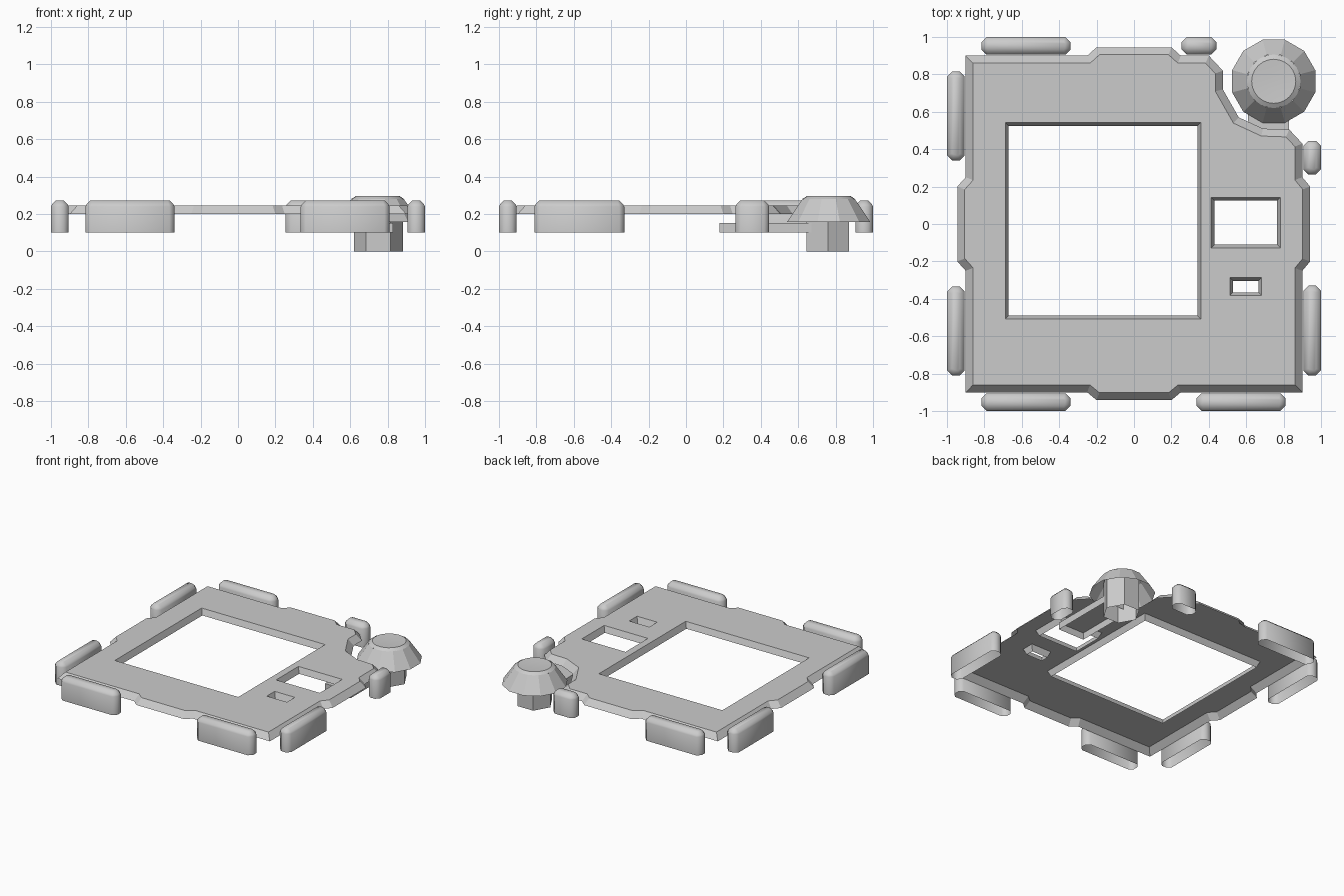
import bpy, bmesh, math
from mathutils import Vector

if "Cube" in bpy.data.objects:
    bpy.data.objects.remove(bpy.data.objects["Cube"])


def finish(bm, name, smooth=None):
    me = bpy.data.meshes.new(name)
    bm.to_mesh(me)
    bm.free()
    ob = bpy.data.objects.new(name, me)
    bpy.context.collection.objects.link(ob)
    if smooth:
        bpy.ops.object.select_all(action='DESELECT')
        ob.select_set(True)
        bpy.context.view_layer.objects.active = ob
        bpy.ops.object.shade_smooth_by_angle(angle=math.radians(smooth))
    return ob


def ring(bm, pts, z):
    return [bm.verts.new((x, y, z)) for x, y in pts]


def skin(bm, a, b):
    # side faces between two counter-clockwise rings, a below b
    n = len(a)
    for i in range(n):
        j = (i + 1) % n
        bm.faces.new((a[i], a[j], b[j], b[i]))


def loft(name, levels, smooth=None, cap=True):
    # open-bottomed shell through (outline, z) levels
    bm = bmesh.new()
    rings = [ring(bm, p, z) for p, z in levels]
    for a, b in zip(rings, rings[1:]):
        skin(bm, a, b)
    if cap:
        bm.faces.new(rings[-1])
    return finish(bm, name, smooth)


def ngon(cx, cy, r, n, phase=0.0):
    return [(cx + r * math.cos(phase + math.tau * i / n),
             cy + r * math.sin(phase + math.tau * i / n)) for i in range(n)]


def rect(x0, x1, y0, y1):
    return [(x0, y0), (x1, y0), (x1, y1), (x0, y1)]


def chamfer_rect(x0, x1, y0, y1, c):
    return [(x0 + c, y0), (x1 - c, y0), (x1, y0 + c), (x1, y1 - c),
            (x1 - c, y1), (x0 + c, y1), (x0, y1 - c), (x0, y0 + c)]


def inset(pts, d):
    out = []
    for i, p in enumerate(pts):
        p = Vector(p)
        e1 = (p - Vector(pts[i - 1])).normalized()
        e2 = (Vector(pts[(i + 1) % len(pts)]) - p).normalized()
        n1, n2 = Vector((-e1.y, e1.x)), Vector((-e2.y, e2.x))
        out.append(tuple(p + (n1 + n2) * d / (1 + n1.dot(n2))))
    return out


# Face plate: thin open shell with sloped rim, side tabs, notched corner, windows
outline = [(-.9, -.9), (-.25, -.9), (-.2, -.942), (.2, -.942), (.25, -.9), (.9, -.9),
           (.9, -.25), (.942, -.2), (.942, .2), (.9, .25), (.9, .43), (.83, .505),
           (.69, .51), (.56, .57), (.475, .72), (.475, .82), (.4, .9), (.25, .9),
           (.2, .945), (-.2, .945), (-.25, .9), (-.9, .9), (-.9, .25), (-.945, .2),
           (-.945, -.2), (-.9, -.25)]
windows = [(-.67, .34, -.49, .525), (.43, .765, -.11, .125), (.53, .665, -.365, -.305)]
TOP, LOW = .245, .2
bm = bmesh.new()
loops = []
low, top = ring(bm, outline, LOW), ring(bm, inset(outline, .04), TOP)
skin(bm, low, top)
loops.append(top)
for x0, x1, y0, y1 in windows:
    b = .018
    low = ring(bm, rect(x0, x1, y0, y1), LOW)
    top = ring(bm, rect(x0 - b, x1 + b, y0 - b, y1 + b), TOP)
    skin(bm, low[::-1], top[::-1])
    loops.append(top)
edges = [bm.edges.get((l[i - 1], l[i])) for l in loops for i in range(len(l))]
res = bmesh.ops.triangle_fill(bm, use_beauty=True, edges=edges, normal=(0, 0, 1))
for f in [g for g in res['geom'] if isinstance(g, bmesh.types.BMFace)]:
    f.normal_update()
    if f.normal.z < 0:
        f.normal_flip()
finish(bm, "face_plate")

# Bumpers: rounded open-bottomed blocks around the edge
bumpers = {
    "left_back": (-1, -.905, .34, .815), "left_front": (-1, -.905, -.81, -.335),
    "right_back": (.905, 1, .265, .445), "right_front": (.905, 1, -.81, -.33),
    "front_left": (-.815, -.34, -1, -.905), "front_right": (.335, .81, -1, -.905),
    "back_left": (-.815, -.34, .905, 1), "back_right": (.255, .44, .905, 1)}
for name, (x0, x1, y0, y1) in bumpers.items():
    base = chamfer_rect(x0, x1, y0, y1, .027)
    mid = chamfer_rect(x0 + .006, x1 - .006, y0 + .006, y1 - .006, .025)
    t = .026
    crown = chamfer_rect(x0 + t, x1 - t, y0 + t, y1 - t, .01)
    loft("bumper_" + name, [(base, .1), (base, .24), (mid, .252), (crown, .272)], 50)

# Corner knob: faceted skirt with a round, slightly dished cap
KX, KY = .747, .763
ph = math.radians(15)
loft("knob_skirt", [(ngon(KX, KY, .23, 12, ph), .158),
                    (ngon(KX, KY, .145, 12, ph), .28)], cap=False)
loft("knob_cap", [(ngon(KX, KY, .143, 24), .279), (ngon(KX, KY, .118, 24), .295),
                  (ngon(KX, KY, .05, 24), .291)], 30)

# Knob post: six-sided stem
loft("knob_post", [(ngon(KX + .003, KY - .005, .131, 6), 0),
                   (ngon(KX + .003, KY - .005, .131, 6), .27)])

# Arm under the plate carrying the post
arm = rect(.61, .83, .18, .68)
loft("knob_arm", [(arm, .1), (arm, .153)])
